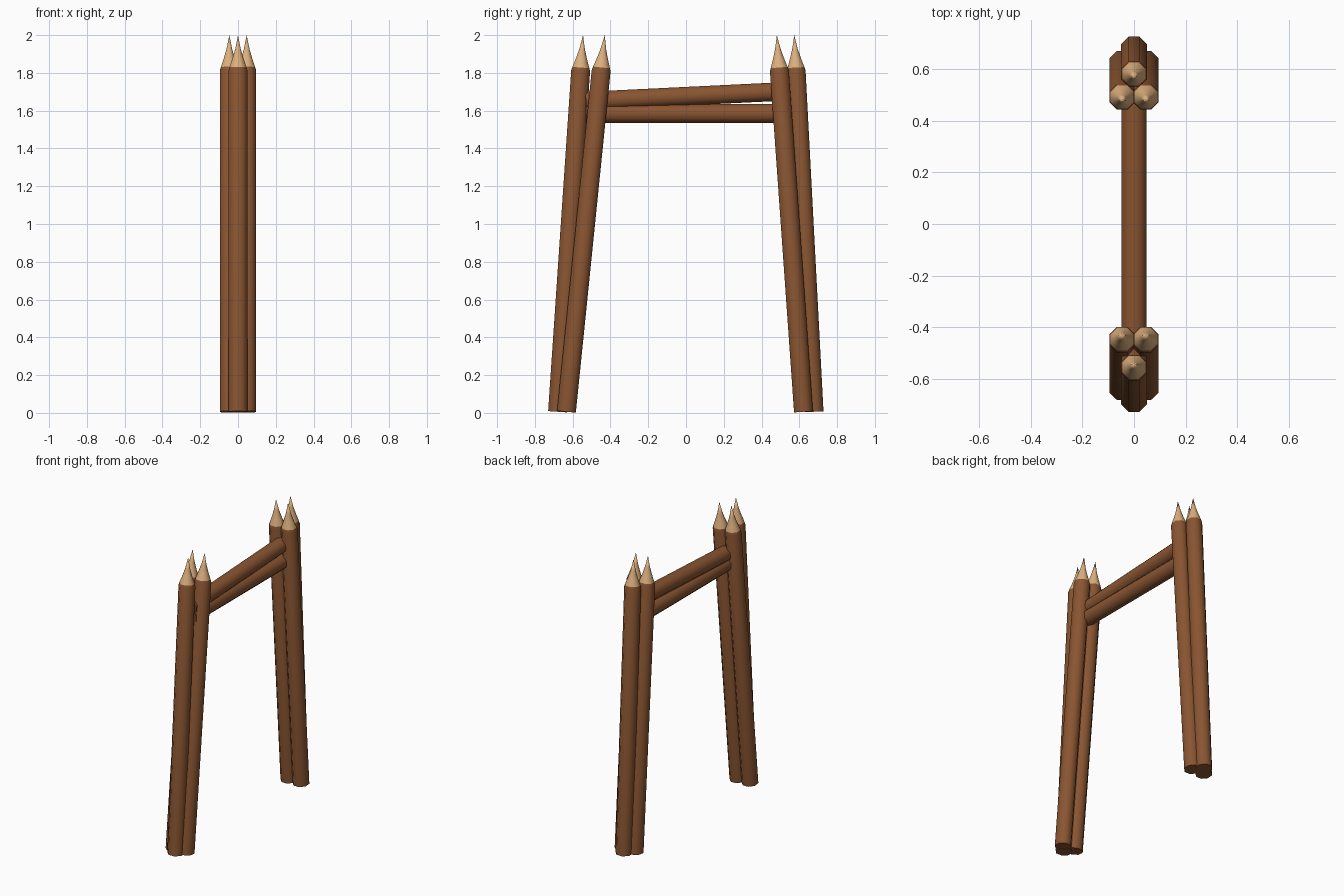
import bpy, bmesh, math
from mathutils import Vector, Matrix

if "Cube" in bpy.data.objects:
    bpy.data.objects.remove(bpy.data.objects["Cube"])


def material(name, rgb):
    m = bpy.data.materials.new(name)
    m.diffuse_color = (*rgb, 1)
    m.use_nodes = True
    m.node_tree.nodes["Principled BSDF"].inputs["Base Color"].default_value = m.diffuse_color
    return m


BARK = material("brown bark", (0.25, 0.09, 0.031))
CUT = material("tan cut wood", (0.72, 0.43, 0.21))


def log(name, start, end, rings, sides=8, cut_from=None):
    """Lathe (distance, flat radius) rings along the line from start to end."""
    start, end = Vector(start), Vector(end)
    axis = (end - start).normalized()
    side = Vector((1, 0, 0))
    place = Matrix((side, axis.cross(side), axis)).transposed()
    bm = bmesh.new()
    loops = []
    for d, r in rings:
        if r == 0:
            loops.append([bm.verts.new(start + place @ Vector((0, 0, d)))])
            continue
        rr = r / math.cos(math.pi / sides)
        angles = [2 * math.pi * (i + 0.5) / sides for i in range(sides)]
        loops.append([bm.verts.new(start + place @ Vector((rr * math.cos(a), rr * math.sin(a), d)))
                      for a in angles])
    bm.faces.new(loops[0][::-1])
    for k, (a, b) in enumerate(zip(loops, loops[1:])):
        for i in range(sides):
            j = (i + 1) % sides
            f = bm.faces.new((a[i], a[j], b[0]) if len(b) == 1 else (a[i], a[j], b[j], b[i]))
            if cut_from is not None and k >= cut_from:
                f.material_index = 1
    if len(loops[-1]) > 1:
        bm.faces.new(loops[-1])
    bmesh.ops.recalc_face_normals(bm, faces=bm.faces)
    mesh = bpy.data.meshes.new(name)
    bm.to_mesh(mesh)
    bm.free()
    mesh.materials.append(BARK)
    mesh.materials.append(CUT)
    ob = bpy.data.objects.new(name, mesh)
    bpy.context.collection.objects.link(ob)
    bpy.ops.object.select_all(action='DESELECT')
    bpy.context.view_layer.objects.active = ob
    ob.select_set(True)
    bpy.ops.object.shade_smooth_by_angle(angle=math.radians(50))
    return ob


def post(name, x, y_bottom, y_top):
    """Leaning post with a sharpened, slightly hollowed point."""
    a, b = Vector((x, y_bottom, 0.006)), Vector((x, y_top, 2.0))
    n = (b - a).length
    log(name, a, b, [(0, 0.05), (n - 0.19, 0.05), (n - 0.172, 0.045), (n - 0.13, 0.031),
                     (n - 0.075, 0.015), (n, 0)], cut_from=2)


# Posts: each end has one outer post and a touching inner pair
post("front_outer_post", 0, -0.68, -0.545)
post("back_outer_post", 0, 0.678, 0.573)
for s, label in ((-1, "left"), (1, "right")):
    post("front_inner_post_" + label, s * 0.046, -0.633, -0.43)
    post("back_inner_post_" + label, s * 0.046, 0.622, 0.481)


# Crossbeams: level lower one and slightly sloping upper one
def beam(name, z0, z1):
    a, b = Vector((0, -0.53, z0)), Vector((0, 0.52, z1))
    log(name, a, b, [(0, 0.049), ((b - a).length, 0.049)])


beam("lower_crossbeam", 1.585, 1.585)
beam("upper_crossbeam", 1.651, 1.702)
